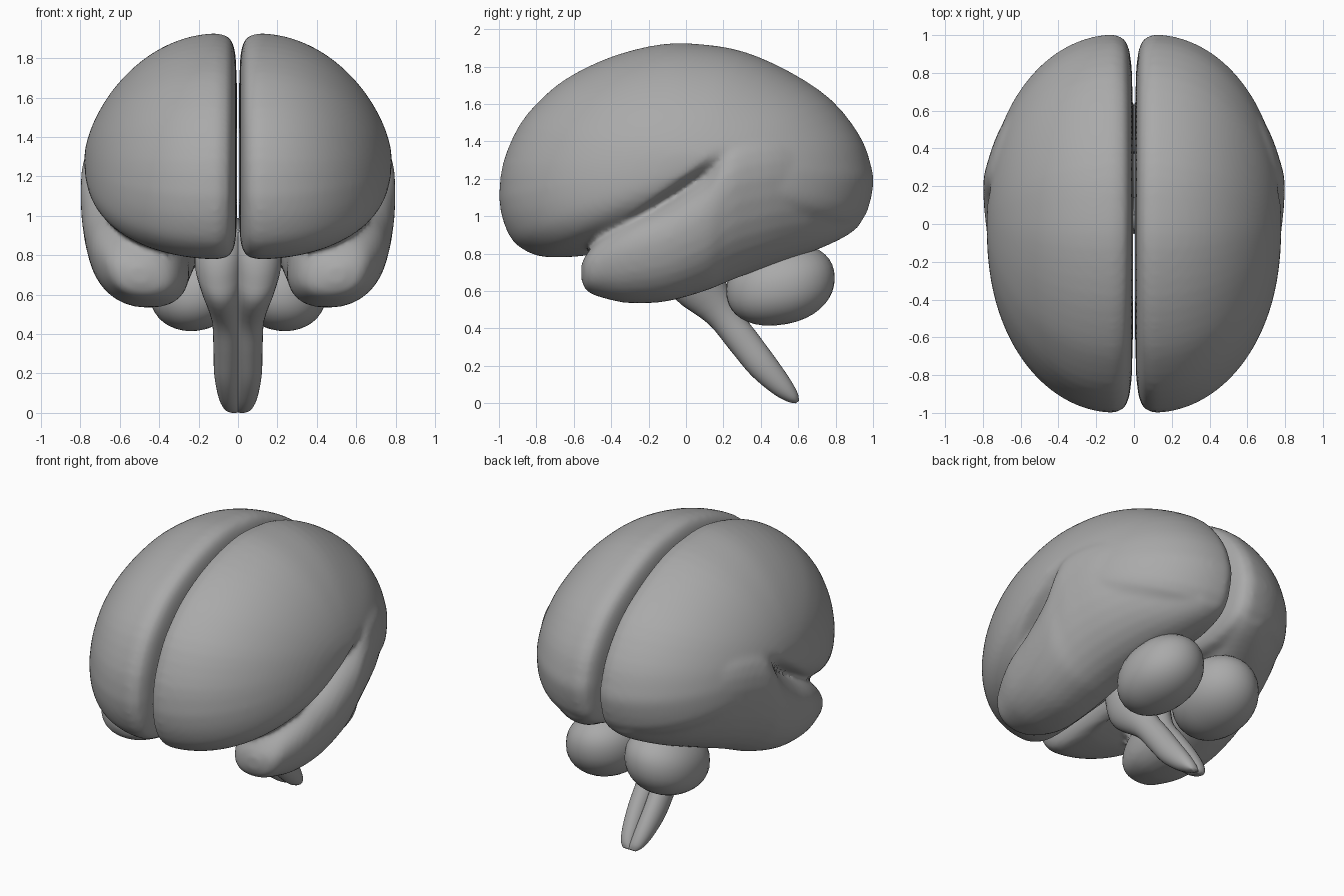
import bpy, bmesh
from math import sin, cos, pi, sqrt, copysign
from mathutils import Vector

cube = bpy.data.objects.get("Cube")
if cube:
    bpy.data.objects.remove(cube)

grey = bpy.data.materials.new("soft grey")
grey.use_nodes = True
grey.diffuse_color = (0.4, 0.4, 0.4, 1)
grey.node_tree.nodes["Principled BSDF"].inputs["Base Color"].default_value = (0.4, 0.4, 0.4, 1)


def loft(bm, rings):
    """Skin a list of equal-length rings and cap both ends."""
    loops = [[bm.verts.new(p) for p in ring] for ring in rings]
    for a, b in zip(loops, loops[1:]):
        for i in range(len(a)):
            j = (i + 1) % len(a)
            bm.faces.new((a[i], a[j], b[j], b[i]))
    bm.faces.new(loops[0][::-1])
    bm.faces.new(loops[-1])


def boxy(value, power):
    """Push a unit coordinate outward, keeping its sign."""
    return copysign(abs(value) ** power, value)


def ellipse(center, side, up, power=1, count=28):
    """Ring around center spanned by two half-axis vectors."""
    angles = [2 * pi * i / count for i in range(count)]
    return [Vector(center) + boxy(cos(a), power) * side + boxy(sin(a), power) * up for a in angles]


def smooth_curve(points, steps=4):
    """Interpolate control tuples along the list."""
    out = []
    for i in range(len(points) - 1):
        p0, p1 = points[max(i - 1, 0)], points[i]
        p2, p3 = points[i + 1], points[min(i + 2, len(points) - 1)]
        for k in range(steps):
            t = k / steps
            out.append(tuple(b + 0.5 * t * (c - a + t * (2*a - 5*b + 4*c - d + t * (3*(b - c) + d - a)))
                             for a, b, c, d in zip(p0, p1, p2, p3)))
    return out + [points[-1]]


def clamp(v):
    return min(max(v, 0), 1)


def finish(name, bm, voxel, repeat):
    """Make a mirrored, blended, smooth-shaded object."""
    bmesh.ops.recalc_face_normals(bm, faces=bm.faces)
    mesh = bpy.data.meshes.new(name)
    bm.to_mesh(mesh)
    bm.free()
    mesh.materials.append(grey)
    obj = bpy.data.objects.new(name, mesh)
    bpy.context.collection.objects.link(obj)
    if voxel:
        mod = obj.modifiers.new("blend", 'REMESH')
        mod.mode = 'VOXEL'
        mod.voxel_size = voxel
        mod.use_smooth_shade = True
        mod = obj.modifiers.new("soften", 'SMOOTH')
        mod.factor = 0.5
        mod.iterations = repeat
    mesh.shade_smooth()
    mod = obj.modifiers.new("other_half", 'MIRROR')
    mod.use_mirror_merge = False


# Cerebral hemisphere: domed upper lobe from its side outline (y, z)
outline = [(-1, 1.1), (-.98, 1.28), (-.89, 1.49), (-.75, 1.65), (-.6, 1.76), (-.38, 1.86),
           (-.13, 1.92), (.08, 1.92), (.31, 1.88), (.56, 1.77), (.78, 1.62), (.93, 1.43),
           (.99, 1.27), (1, 1.15), (.93, .96), (.7, .87), (.4, .86), (.1, .85),
           (-.2, .82), (-.4, .8), (-.52, .79), (-.66, .78), (-.8, .79), (-.92, .86), (-.98, .98)]
outline = smooth_curve(outline + outline[:1], 3)[:-1]
middle = Vector((0.02, 1.3))


def medial_ring(x, s):
    return [(x, *middle.lerp(Vector(p), s)) for p in outline]


def lateral_ring(s):
    """Ring of the outer dome, fuller toward the underside."""
    ring = []
    for p in outline:
        power = 2.1 - 0.85 * (p[1] - middle.y)
        x = .1 + .68 * sqrt(max(0, 1 - s ** power))
        ring.append((x, *middle.lerp(Vector(p), s)))
    return ring


bm = bmesh.new()
medial = [(.006, .05), (.006, .6), (.012, .82), (.025, .92), (.05, .975)]
loft(bm, [medial_ring(x, s) for x, s in medial]
     + [lateral_ring(sin(k * pi / 60)) for k in range(30, 0, -1)])

# Lateral groove: tuck the dome in below a slanting line that ends in a point
groove_end = Vector((.22, 1.36))
along = Vector((-.8, -.6))
below = Vector((.6, -.8))
for v in bm.verts:
    offset = Vector(v.co.yz) - groove_end
    depth = .32 * clamp(offset.dot(along) / .45)
    t = clamp((offset.dot(below) + .03) / .11)
    if v.co.x > .1:
        v.co.x = max(.1, v.co.x - depth * t * t * (3 - 2 * t))

# Temporal lobe: y, inner x, outer x, bottom z, top z; sections lean outward
temporal = [(-.56, .46, .54, .66, .74), (-.53, .36, .63, .6, .8), (-.45, .3, .68, .565, .89),
            (-.3, .26, .735, .535, .985), (-.1, .25, .765, .545, 1.08), (.1, .22, .785, .6, 1.24),
            (.2, .2, .785, .64, 1.4), (.3, .16, .77, .68, 1.47), (.5, .1, .7, .75, 1.48),
            (.7, .06, .575, .82, 1.42), (.85, .04, .42, .89, 1.34), (.93, .06, .29, .95, 1.2)]
loft(bm, [ellipse(((a + b) / 2, y, (lo + hi) / 2), Vector(((b - a) / 2, 0, 0)),
                  Vector((.1 * (hi - lo), 0, (hi - lo) / 2)), .88)
          for y, a, b, lo, hi in smooth_curve(temporal)])
finish("cerebral_hemispheres", bm, 0.018, 7)

# Cerebellum: a rounded lobe on each side
bm = bmesh.new()
bmesh.ops.create_uvsphere(bm, u_segments=32, v_segments=20, radius=1)
for v in bm.verts:
    x, y, z = v.co.x, boxy(v.co.y, .92), boxy(v.co.z, .92)
    v.co = Vector((.215 + .235 * x, .505 + .29 * y, .635 + .215 * z + .035 * y - .02 * x))
finish("cerebellum", bm, 0, 0)

# Brainstem: tapering stalk, each side a half with a groove between
# y, z, centre x, half width, half thickness
stem = [(.02, .95, .07, .09, .1), (.03, .86, .09, .12, .15), (.05, .76, .095, .125, .17),
        (.07, .64, .085, .105, .15), (.19, .48, .06, .075, .09), (.3, .34, .055, .07, .085),
        (.41, .2, .055, .066, .08), (.51, .09, .045, .056, .06), (.57, .03, .033, .042, .035),
        (.595, .006, .02, .026, .01)]
slant = Vector((0, .8, .6))
bm = bmesh.new()
loft(bm, [ellipse((x, y, z), Vector((w, 0, 0)), slant * t)
          for y, z, x, w, t in smooth_curve(stem)])
finish("brainstem", bm, 0, 0)
